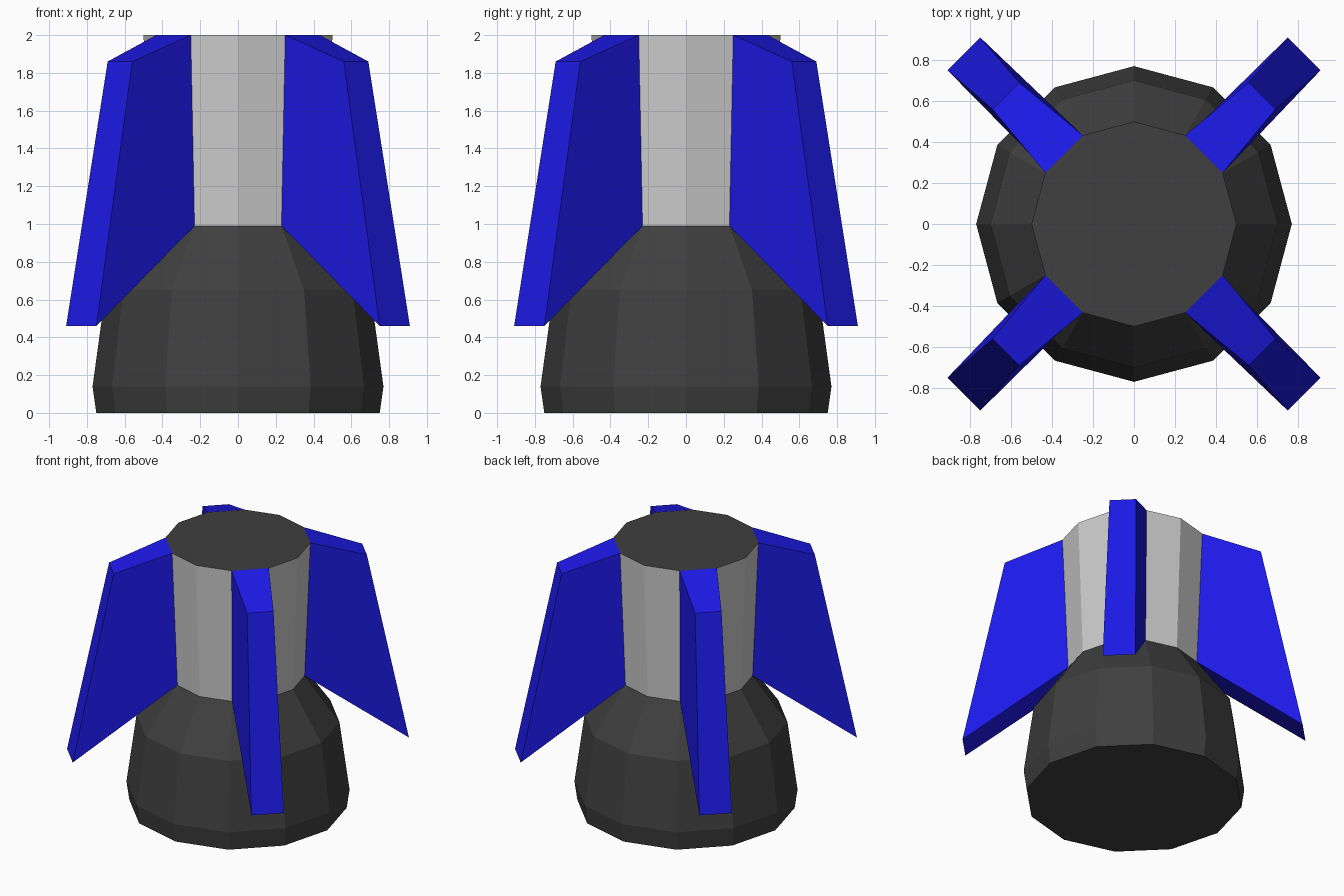
import bpy
from math import sin, cos, pi

if "Cube" in bpy.data.objects:
    bpy.data.objects.remove(bpy.data.objects["Cube"])

SIDES = 12


def material(name, rgb):
    mat = bpy.data.materials.new(name)
    mat.diffuse_color = (*rgb, 1)
    mat.use_nodes = True
    mat.node_tree.nodes["Principled BSDF"].inputs["Base Color"].default_value = mat.diffuse_color
    return mat


def add_mesh(name, verts, faces, mat=None):
    mesh = bpy.data.meshes.new(name)
    mesh.from_pydata(verts, [], faces)
    if mat:
        mesh.materials.append(mat)
    obj = bpy.data.objects.new(name, mesh)
    bpy.context.collection.objects.link(obj)
    return obj


def ring(radius, z):
    return [(radius * cos(2 * pi * i / SIDES), radius * sin(2 * pi * i / SIDES), z)
            for i in range(SIDES)]


def lathe(name, profile, mat=None, cap_bottom=False):
    """Twelve-sided shell through (radius, z) points, listed bottom to top."""
    verts = [v for r, z in profile for v in ring(r, z)]
    faces = []
    for k in range(len(profile) - 1):
        a = k * SIDES
        for i in range(SIDES):
            j = (i + 1) % SIDES
            faces.append((a + i, a + j, a + SIDES + j, a + SIDES + i))
    if cap_bottom:
        faces.append(tuple(reversed(range(SIDES))))
    return add_mesh(name, verts, faces, mat)


dark = material("dark_grey", (0.05, 0.05, 0.05))
blue = material("blue", (0.012, 0.01, 0.8))

# Nozzle, body and top cap
lathe("nozzle", [(0.75, 0), (0.77, 0.14), (0.70, 0.65), (0.46, 0.99)], dark, cap_bottom=True)
lathe("body", [(0.46, 0.99), (0.50, 2.0)])
add_mesh("top_cap", ring(0.50, 2.0), [tuple(range(SIDES))], dark)

# Fins grow from every third body face; section points are (far, near, z)
fin_section = [(0.433, 0.25, 2.0), (0.69, 0.56, 1.86), (0.91, 0.75, 0.46), (0.398, 0.23, 0.99)]
fin_faces = [(0, 1, 2, 3), (7, 6, 5, 4), (0, 4, 5, 1), (1, 5, 6, 2), (2, 6, 7, 3)]
for n in range(4):
    c, s = [(1, 0), (0, 1), (-1, 0), (0, -1)][n]
    flat = [(a, b, z) for a, b, z in fin_section] + [(b, a, z) for a, b, z in fin_section]
    verts = [(x * c - y * s, x * s + y * c, z) for x, y, z in flat]
    fin = add_mesh(f"fin_{n + 1}", verts, fin_faces, blue)
